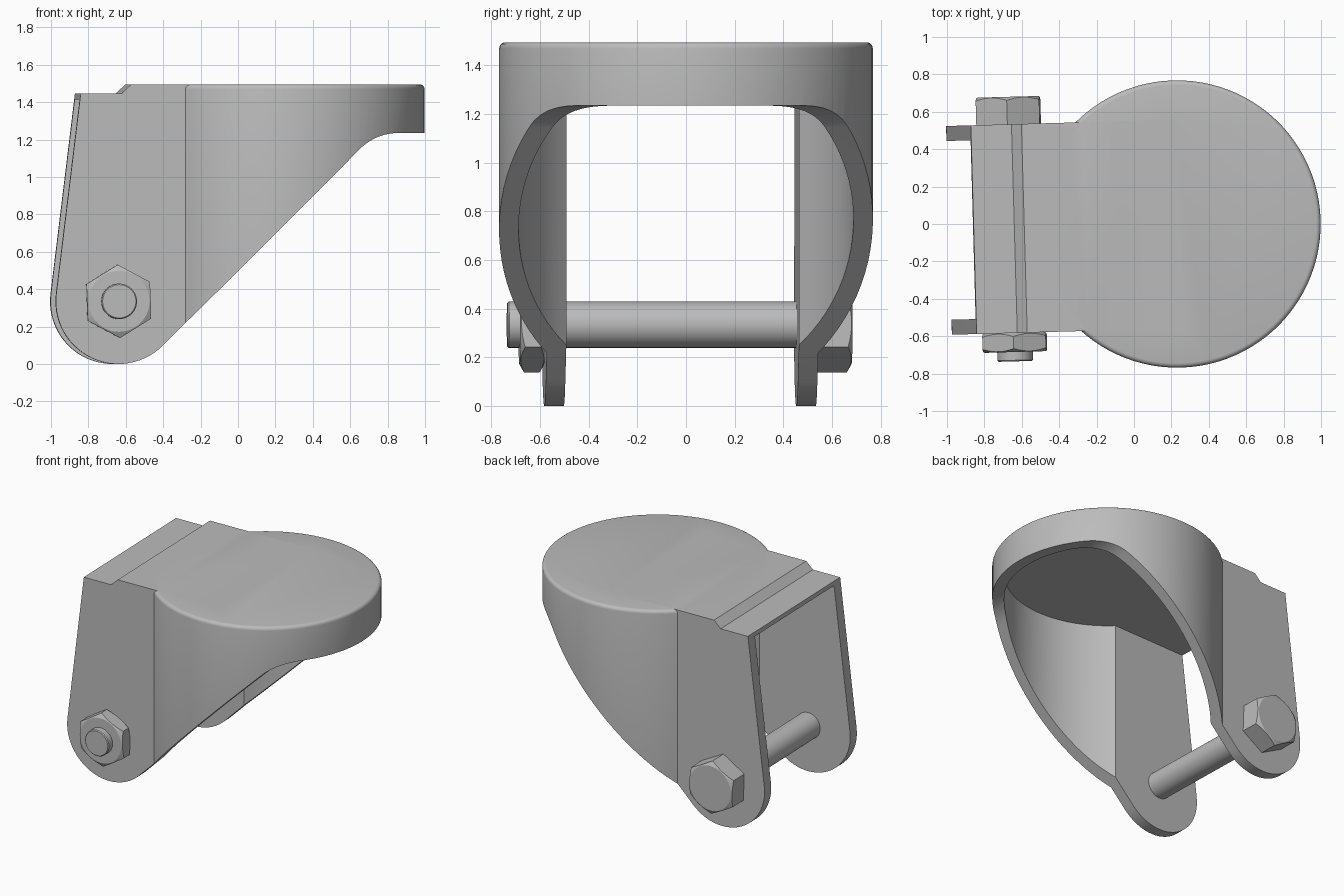
import bpy, bmesh, math
from mathutils import Matrix, Vector

if "Cube" in bpy.data.objects:
    bpy.data.objects.remove(bpy.data.objects["Cube"], do_unlink=True)

# Swivel axis of the round cap, and the slight turn of the whole fork
PLACE = Matrix.Translation((0.23, 0, 0)) @ Matrix.Rotation(math.radians(1.6), 4, "Z")
TOP, ROOF = 1.495, 1.415
OUT_R, IN_R = 0.768, 0.688
OUT_W, IN_W = 0.558, 0.478
BOLT_X, BOLT_Z, FOOT_R = -0.885, 0.335, 0.335

steel = bpy.data.materials.new("grey steel")
steel.use_nodes = True
colour = (0.5, 0.5, 0.5, 1)
steel.diffuse_color = colour
steel.node_tree.nodes["Principled BSDF"].inputs["Base Color"].default_value = colour


def prism(name, points, offset):
    """Extrude a closed polygon of 3D points along an offset."""
    bm = bmesh.new()
    face = bm.faces.new([bm.verts.new(p) for p in points])
    ext = bmesh.ops.extrude_face_region(bm, geom=[face])
    moved = [v for v in ext["geom"] if isinstance(v, bmesh.types.BMVert)]
    bmesh.ops.translate(bm, verts=moved, vec=Vector(offset))
    bmesh.ops.recalc_face_normals(bm, faces=bm.faces)
    mesh = bpy.data.meshes.new(name)
    bm.to_mesh(mesh)
    bm.free()
    mesh.materials.append(steel)
    obj = bpy.data.objects.new(name, mesh)
    bpy.context.collection.objects.link(obj)
    return obj


def bevel_rims(obj, test, width, segments):
    """Bevel the edges whose two ends both pass the test."""
    bm = bmesh.new()
    bm.from_mesh(obj.data)
    rims = [e for e in bm.edges if all(test(v.co) for v in e.verts)]
    bmesh.ops.bevel(bm, geom=rims, offset=width, segments=segments,
                    profile=0.5, affect="EDGES")
    bm.to_mesh(obj.data)
    bm.free()


def activate(obj):
    bpy.ops.object.select_all(action="DESELECT")
    obj.select_set(True)
    bpy.context.view_layer.objects.active = obj


def combine(obj, other, operation):
    mod = obj.modifiers.new("cut", "BOOLEAN")
    mod.operation, mod.solver, mod.object = operation, "EXACT", other
    activate(obj)
    bpy.ops.object.modifier_apply(modifier=mod.name)
    bpy.data.objects.remove(other, do_unlink=True)


def finish(obj):
    obj.data.transform(PLACE)
    activate(obj)
    bpy.ops.object.shade_smooth_by_angle(angle=math.radians(28))


def arc(cx, cy, r, start, end, count):
    angles = [math.radians(start + (end - start) * i / count) for i in range(count + 1)]
    return [(cx + r * math.cos(a), cy + r * math.sin(a)) for a in angles]


def rod(name, r, y0, y1, sides, turn=0):
    ring = arc(BOLT_X, BOLT_Z, r, turn, turn + 360, sides)[:-1]
    return prism(name, [(x, y0, z) for x, z in ring], (0, y1 - y0, 0))


# Fork body: round cap with softened rim, joined to a straight-sided box
body = prism("fork_bracket", [(x, y, 0) for x, y in arc(0, 0, OUT_R, 0, 360, 96)[:-1]],
             (0, 0, TOP))
bevel_rims(body, lambda co: co.z > TOP - 0.001, 0.025, 4)
box = prism("box", [(-1.4, -OUT_W, 0), (0, -OUT_W, 0), (0, OUT_W, 0), (-1.4, OUT_W, 0)],
            (0, 0, TOP))
combine(body, box, "UNION")

# Hollow it out, open at the bottom and at the straight end
join = math.degrees(math.asin(IN_W / IN_R))
hollow = arc(0, 0, IN_R, join - 180, 180 - join, 80) + [(-1.6, IN_W), (-1.6, -IN_W)]
combine(body, prism("hollow", [(x, y, -0.2) for x, y in hollow], (0, 0, ROOF + 0.2)),
        "DIFFERENCE")

# Trim to the side profile: rounded feet, sloping underside, stepped top
lip, fillet = 1.235, 0.3
corner = lip - (BOLT_Z - BOLT_X - FOOT_R * math.sqrt(2))
bend = corner + fillet * math.tan(math.radians(22.5))
side = [(-1.087, 1.445), (-0.87, 1.445), (-0.705, 1.6), (0.9, 1.6), (0.9, lip)]
side += arc(bend, lip - fillet, fillet, 90, 135, 10)
side += arc(BOLT_X, BOLT_Z, FOOT_R, -45, -187, 28)
combine(body, prism("profile", [(x, -1, z) for x, z in side], (0, 2, 0)), "INTERSECT")
finish(body)

# Axle bolt shank
shank = rod("axle_shank", 0.095, -0.71, 0.6, 48)
bevel_rims(shank, lambda co: co.y < -0.7, 0.006, 1)
finish(shank)


# Hexagonal head and nut, corners trimmed by a chamfered round
def hexagon(name, y0, y1, chamfer_low, chamfer_high):
    hexa = rod(name, 0.196, y0, y1, 6, 92)
    low = y0 if chamfer_low else y0 - 0.1
    high = y1 if chamfer_high else y1 + 0.1
    bm = bmesh.new()
    rings = []
    for y, r in ((low, 0.163), (low + 0.024, 0.205), (high - 0.024, 0.205), (high, 0.163)):
        rings.append([bm.verts.new((x, y, z))
                      for x, z in arc(BOLT_X, BOLT_Z, r, 0, 360, 48)[:-1]])
    for a, b in zip(rings, rings[1:]):
        for i in range(48):
            j = (i + 1) % 48
            bm.faces.new((a[i], a[j], b[j], b[i]))
    bm.faces.new(rings[0])
    bm.faces.new(rings[-1])
    bmesh.ops.recalc_face_normals(bm, faces=bm.faces)
    mesh = bpy.data.meshes.new("round")
    bm.to_mesh(mesh)
    bm.free()
    mesh.materials.append(steel)
    cutter = bpy.data.objects.new("round", mesh)
    bpy.context.collection.objects.link(cutter)
    combine(hexa, cutter, "INTERSECT")
    finish(hexa)


hexagon("bolt_head", OUT_W, 0.705, False, True)
hexagon("lock_nut", -0.66, -OUT_W, True, True)
